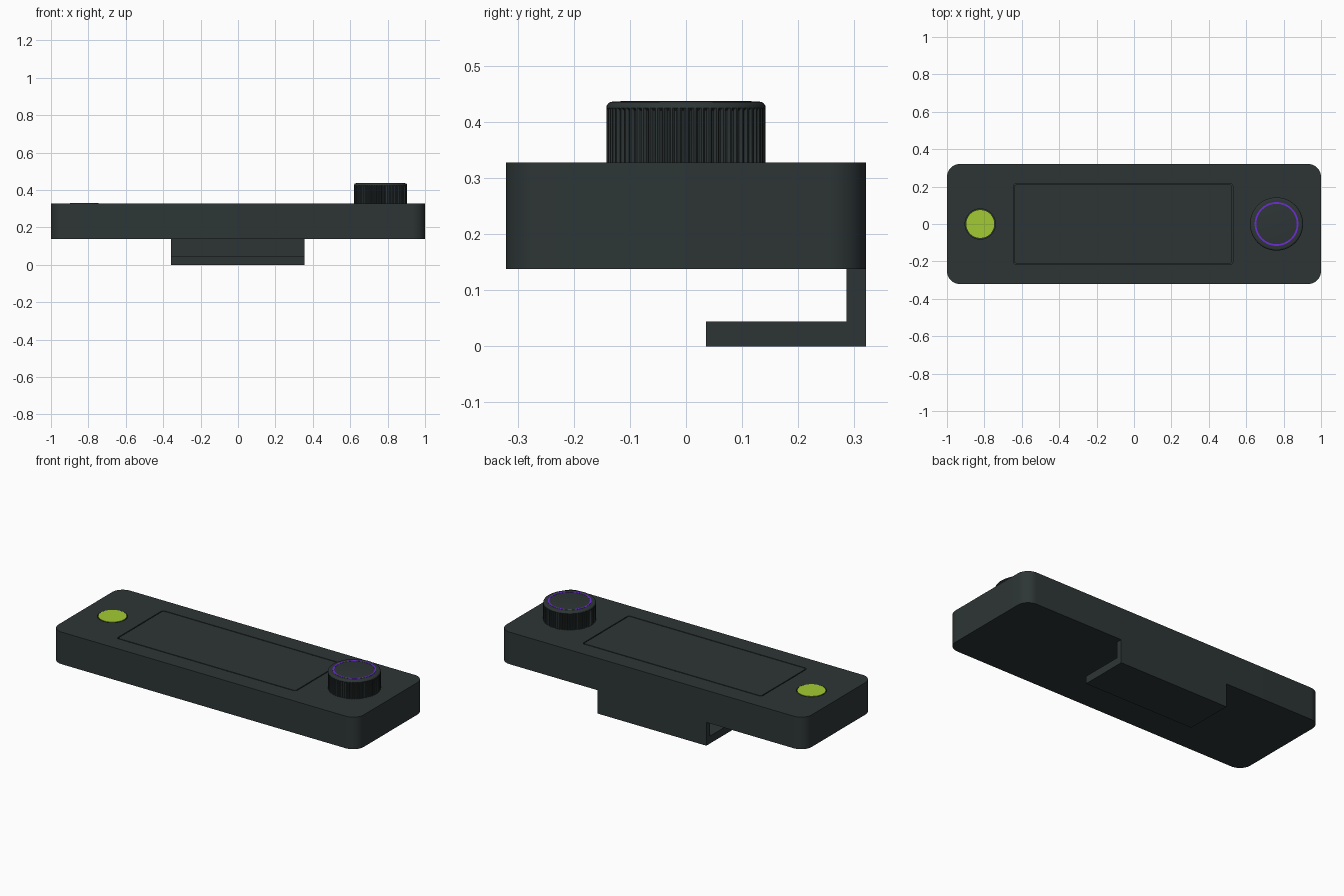
import bpy, bmesh
from math import sin, cos, pi, radians

if "Cube" in bpy.data.objects:
    bpy.data.objects.remove(bpy.data.objects["Cube"])

BOTTOM, TOP = 0.138, 0.328
KNOB_X, KNOB_TOP = 0.762, 0.436
BUTTON_X = -0.822


def material(name, r, g, b):
    m = bpy.data.materials.new(name)
    m.use_nodes = True
    m.diffuse_color = (r, g, b, 1)
    m.node_tree.nodes["Principled BSDF"].inputs["Base Color"].default_value = (r, g, b, 1)
    return m


slate = material("dark slate", 0.027, 0.036, 0.036)
lime = material("lime green", 0.37, 0.60, 0.033)
violet = material("violet", 0.155, 0.025, 0.69)


def finish(name, bm, mat, smooth=True):
    bmesh.ops.recalc_face_normals(bm, faces=bm.faces)
    mesh = bpy.data.meshes.new(name)
    bm.to_mesh(mesh)
    bm.free()
    ob = bpy.data.objects.new(name, mesh)
    bpy.context.collection.objects.link(ob)
    mesh.materials.append(mat)
    if smooth:
        bpy.ops.object.select_all(action='DESELECT')
        ob.select_set(True)
        bpy.context.view_layer.objects.active = ob
        bpy.ops.object.shade_smooth_by_angle(angle=radians(30))
    return ob


def rounded_rect(cx, hx, hy, r, steps=12):
    pts = []
    for k, (sx, sy) in enumerate([(1, 1), (-1, 1), (-1, -1), (1, -1)]):
        for i in range(steps + 1):
            a = (k + i / steps) * pi / 2
            pts.append((cx + sx * (hx - r) + r * cos(a), sy * (hy - r) + r * sin(a)))
    return pts


def circle(cx, r, n=64):
    return [(cx + r * cos(2 * pi * i / n), r * sin(2 * pi * i / n)) for i in range(n)]


def loft(rings, closed=False):
    """Skin a list of (outline, z) rings; cap the ends, or join last to first."""
    bm = bmesh.new()
    loops = [[bm.verts.new((x, y, z)) for x, y in pts] for pts, z in rings]
    pairs = list(zip(loops, loops[1:]))
    if closed:
        pairs.append((loops[-1], loops[0]))
    else:
        bm.faces.new(loops[0])
        bm.faces.new(loops[-1])
    for a, b in pairs:
        for i in range(len(a)):
            j = (i + 1) % len(a)
            bm.faces.new((a[i], a[j], b[j], b[i]))
    return bm


def frame(outer, inner, z0, z1):
    return loft([(outer, z0), (outer, z1), (inner, z1), (inner, z0)], closed=True)


# Body slab with rounded vertical corners
slab = rounded_rect(0, 1.0, 0.321, 0.07)
body = finish("body", loft([(slab, BOTTOM), (slab, TOP)]), slate, smooth=False)

# Fine grooves around the screen panel and the button
screen_x, screen_hx, screen_hy = -0.058, 0.587, 0.217
gap = 0.006
cutters = [
    finish("screen_groove_cutter",
           frame(rounded_rect(screen_x, screen_hx, screen_hy, 0.018),
                 rounded_rect(screen_x, screen_hx - gap, screen_hy - gap, 0.012),
                 TOP - 0.012, TOP + 0.02), slate, smooth=False),
    finish("button_groove_cutter",
           frame(circle(BUTTON_X, 0.081), circle(BUTTON_X, 0.077), TOP - 0.01, TOP + 0.02),
           slate, smooth=False),
]
for cutter in cutters:
    mod = body.modifiers.new(cutter.name, 'BOOLEAN')
    mod.operation = 'DIFFERENCE'
    mod.solver = 'EXACT'
    mod.object = cutter
    bpy.ops.object.select_all(action='DESELECT')
    body.select_set(True)
    bpy.context.view_layer.objects.active = body
    bpy.ops.object.modifier_apply(modifier=mod.name)
    bpy.data.objects.remove(cutter)
bpy.ops.object.shade_smooth_by_angle(angle=radians(30))

# Round button, almost flush with the top
disc = circle(BUTTON_X, 0.077)
finish("button", loft([(disc, TOP - 0.005), (disc, TOP + 0.002)]), lime)

# Knob with a ribbed grip and a rounded top rim
RIBS, KNOB_R = 64, 0.142
ribbed = []
for i in range(RIBS * 4):
    a = 2 * pi * i / (RIBS * 4)
    r = KNOB_R if i % 4 < 2 else KNOB_R - 0.005
    ribbed.append((KNOB_X + r * cos(a), r * sin(a)))
rings = [(ribbed, TOP - 0.004), (ribbed, KNOB_TOP - 0.016)]
for i in range(5):
    a = i / 4 * pi / 2
    rings.append((circle(KNOB_X, KNOB_R - 0.011 * (1 - cos(a)), RIBS * 4),
                  KNOB_TOP - 0.011 * (1 - sin(a))))
finish("knob", loft(rings), slate)

# Thin coloured ring on the knob
finish("knob_ring", frame(circle(KNOB_X, 0.117, 96), circle(KNOB_X, 0.108, 96),
                          KNOB_TOP - 0.003, KNOB_TOP + 0.001), violet)

# Hooked clip under the back edge: an L profile pulled along x
clip_profile = [(0.321, 0), (0.321, BOTTOM), (0.286, BOTTOM),
                (0.286, 0.044), (0.036, 0.044), (0.036, 0)]
bm = bmesh.new()
face = bm.faces.new([bm.verts.new((-0.358, y, z)) for y, z in clip_profile])
side = bmesh.ops.extrude_face_region(bm, geom=[face])
bmesh.ops.translate(bm, vec=(0.714, 0, 0),
                    verts=[v for v in side["geom"] if isinstance(v, bmesh.types.BMVert)])
finish("mounting_clip", bm, slate, smooth=False)
